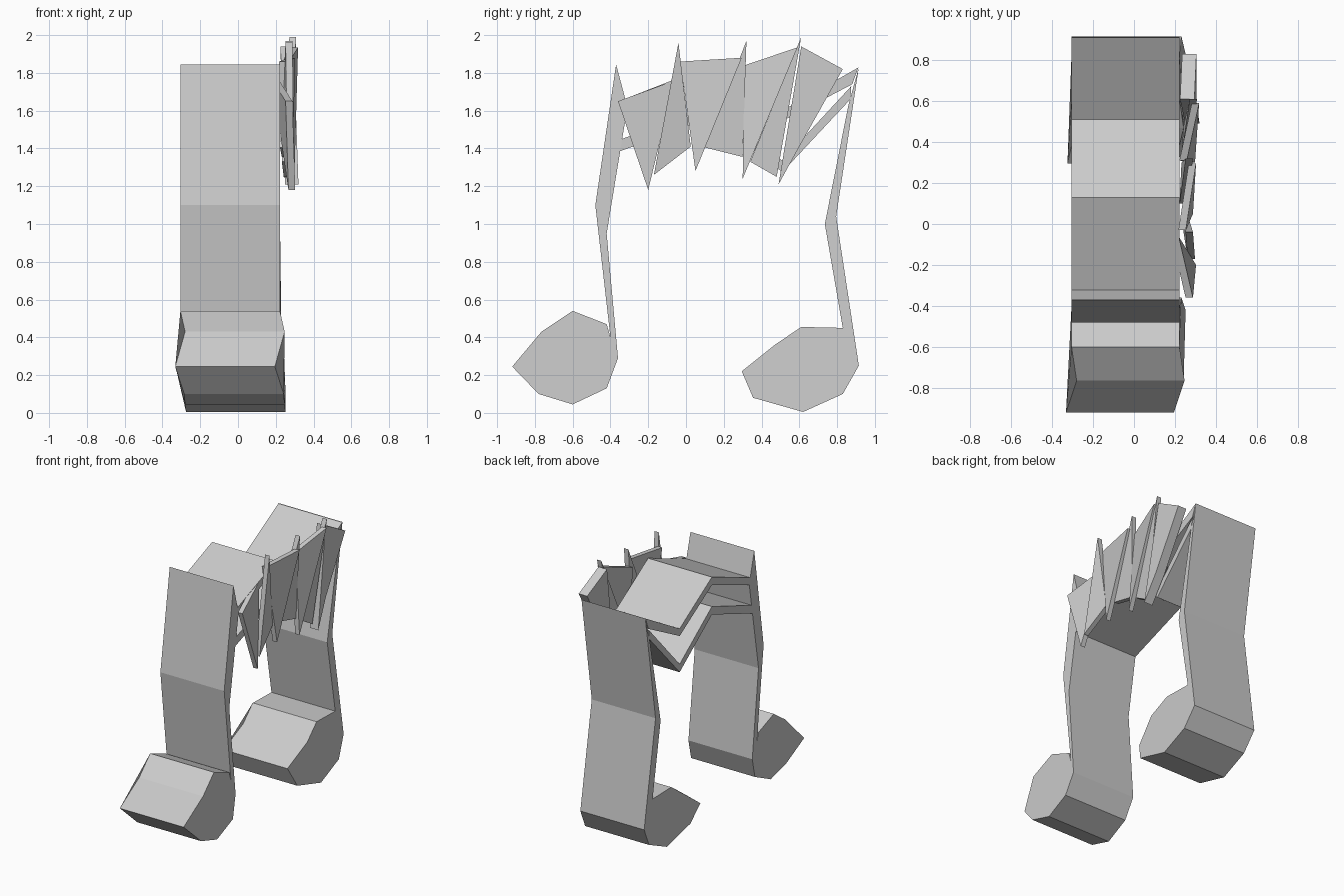
import bpy

X0, X1 = -0.305, 0.222   # common width of the note parts


def prism(name, pts, x0=X0, x1=X1):
    """Extrude a (y, z, x-shift) profile along x between x0 and x1."""
    pts = [(p + (0,))[:3] for p in pts]
    n = len(pts)
    verts = [(x + s, y, z) for x in (x0, x1) for y, z, s in pts]
    faces = [tuple(range(n))[::-1], tuple(range(n, 2 * n))]
    faces += [(i, (i + 1) % n, n + (i + 1) % n, n + i) for i in range(n)]
    me = bpy.data.meshes.new(name)
    me.from_pydata(verts, [], faces)
    ob = bpy.data.objects.new(name, me)
    bpy.context.collection.objects.link(ob)
    # consistent outward normals
    import bmesh
    bm = bmesh.new()
    bm.from_mesh(me)
    bmesh.ops.recalc_face_normals(bm, faces=bm.faces)
    bm.to_mesh(me)
    bm.free()
    return ob


# Front note: head and bent stem
prism("front_note", [
    (-0.92, 0.245, -0.027), (-0.78, 0.10, 0.02), (-0.60, 0.045, 0.025),
    (-0.42, 0.13, 0.03), (-0.36, 0.29, 0.01), (-0.42, 0.95),
    (-0.31, 1.62), (-0.37, 1.845), (-0.48, 1.10), (-0.40, 0.40),
    (-0.42, 0.47), (-0.60, 0.54), (-0.765, 0.43, 0.025)])

# Back note: head and bent stem
prism("back_note", [
    (0.295, 0.22, -0.02), (0.355, 0.08, 0.02), (0.62, 0.005, 0.03),
    (0.83, 0.10, 0.03), (0.915, 0.25, 0.01), (0.795, 1.04),
    (0.915, 1.83), (0.86, 1.63), (0.735, 1.0), (0.83, 0.45),
    (0.61, 0.455), (0.47, 0.36, 0.02)])

# Two zigzag beams joining the stems
prism("upper_beam", [
    (-0.33, 1.66), (0.13, 1.84), (0.51, 1.60), (0.912, 1.828),
    (0.88, 1.74), (0.51, 1.545), (0.13, 1.78), (-0.34, 1.60)])
prism("lower_beam", [
    (-0.34, 1.45), (0.13, 1.62), (0.51, 1.335), (0.875, 1.73),
    (0.87, 1.66), (0.51, 1.275), (0.13, 1.56), (-0.35, 1.385)])

# Fringe of thin tilted shards on the right side: (y, z, x centre)
shards = [
    [(-0.36, 1.65, 0.27), (-0.20, 1.18, 0.285), (-0.06, 1.76, 0.20)],
    [(-0.04, 1.96, 0.27), (-0.17, 1.26, 0.28), (0.025, 1.41, 0.25)],
    [(-0.03, 1.86, 0.235), (0.05, 1.28, 0.27), (0.295, 1.88, 0.285)],
    [(0.32, 1.97, 0.27), (0.10, 1.405, 0.24), (0.30, 1.355, 0.25)],
    [(0.31, 1.84, 0.24), (0.30, 1.24, 0.28), (0.59, 1.935, 0.30)],
    [(0.61, 1.99, 0.29), (0.34, 1.33, 0.25), (0.48, 1.25, 0.26)],
    [(0.61, 1.94, 0.26), (0.49, 1.21, 0.285), (0.60, 1.41, 0.27),
     (0.83, 1.82, 0.27)]]
for i, tri in enumerate(shards):
    t = 0.035 if i == len(shards) - 1 else 0.018
    prism(f"shard_{i + 1}", tri, -t, t)
